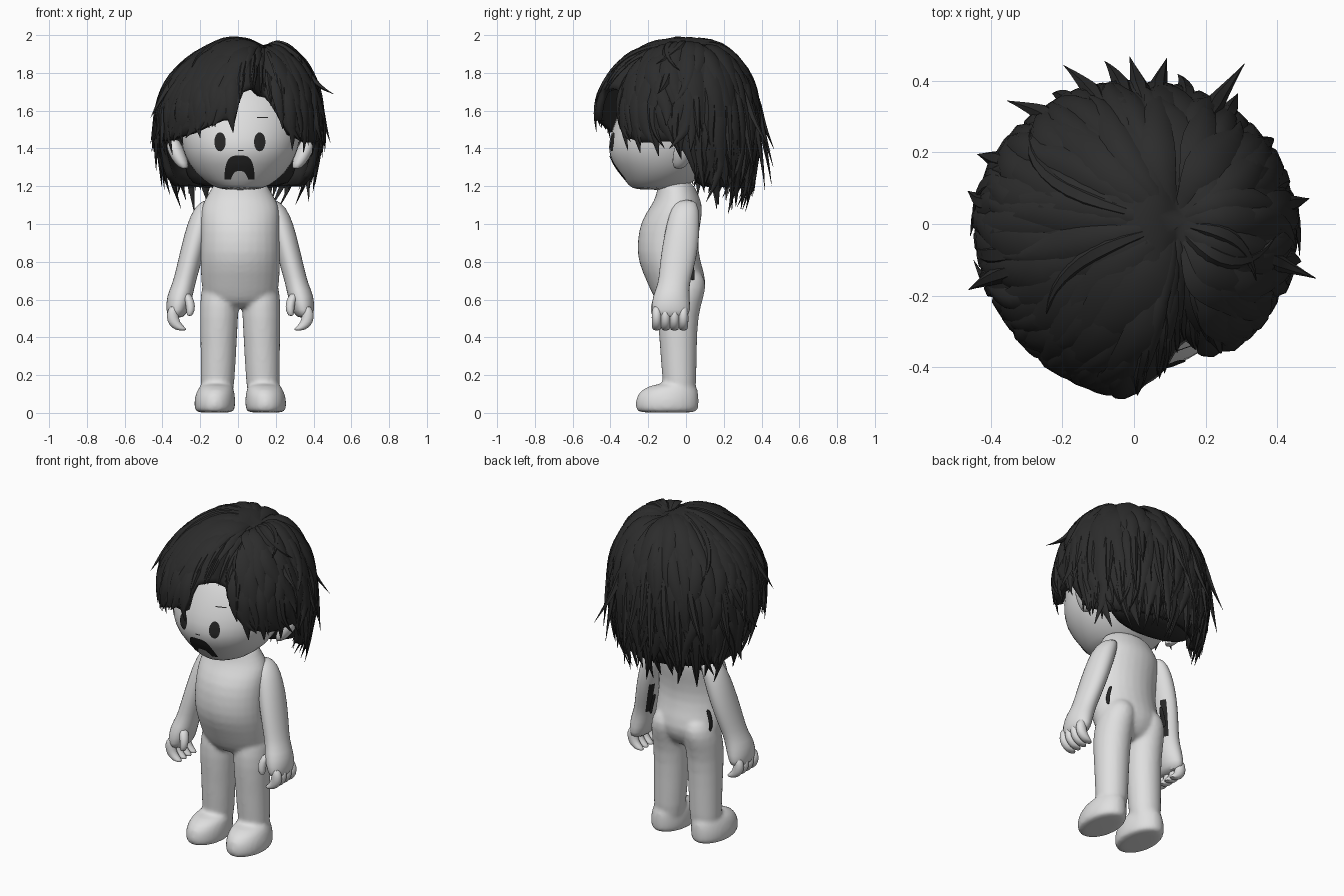
import bpy, bmesh, math, random
from mathutils import Vector
from mathutils.bvhtree import BVHTree

random.seed(4)
cube = bpy.data.objects.get("Cube")
if cube:
    bpy.data.objects.remove(cube)

MID = 0.012  # body centre line


def material(name, v):
    m = bpy.data.materials.new(name)
    m.use_nodes = True
    m.diffuse_color = (v, v, v, 1)
    m.node_tree.nodes["Principled BSDF"].inputs["Base Color"].default_value = (v, v, v, 1)
    return m


SKIN = material("pale grey skin", 0.74)
HAIR = material("charcoal hair", 0.025)
DARK = material("dark features", 0.02)


def finish(bm, name, mats, subsurf=0, angle=60):
    bmesh.ops.recalc_face_normals(bm, faces=bm.faces)
    mesh = bpy.data.meshes.new(name)
    bm.to_mesh(mesh)
    bm.free()
    ob = bpy.data.objects.new(name, mesh)
    bpy.context.collection.objects.link(ob)
    for m in mats:
        mesh.materials.append(m)
    if subsurf:
        ob.modifiers.new("smooth", 'SUBSURF').levels = subsurf
        ob.modifiers["smooth"].render_levels = subsurf
    bpy.ops.object.select_all(action='DESELECT')
    ob.select_set(True)
    bpy.context.view_layer.objects.active = ob
    bpy.ops.object.shade_smooth_by_angle(angle=math.radians(angle))
    return ob


def skin_rings(bm, rings):
    for a, b in zip(rings, rings[1:]):
        for i in range(len(a)):
            j = (i + 1) % len(a)
            bm.faces.new((a[i], a[j], b[j], b[i]))
    bm.faces.new(rings[0])
    bm.faces.new(rings[-1])


def loft(name, rows, side=1, sides=14, mats=(SKIN,), rule=None):
    """Stack of ovals: height, centre x, centre y, half width, half depth."""
    bm = bmesh.new()
    rings = []
    for z, cx, cy, rx, ry in rows:
        ring = []
        for i in range(sides):
            a = math.tau * i / sides
            ring.append(bm.verts.new((MID + side * (cx + rx * math.cos(a)), cy + ry * math.sin(a), z)))
        rings.append(ring)
    skin_rings(bm, rings)
    bmesh.ops.recalc_face_normals(bm, faces=bm.faces)
    if rule:
        for f in bm.faces:
            f.material_index = int(rule(f))
    return finish(bm, name, mats, 1)


# Torso and head
body = [loft("body", [(0.55, 0, -.05, .12, .08), (0.61, 0, -.045, .2, .13), (0.69, 0, -.045, .215, .165),
                      (0.8, 0, -.09, .218, .17), (0.9, 0, -.1, .215, .165), (1.02, 0, -.08, .215, .165),
                      (1.1, 0, -.045, .215, .14), (1.16, 0, -.045, .17, .11), (1.24, 0, -.06, .14, .095)])]
head = loft("head", [(1.18, 0, -.15, .09, .12), (1.2, 0, -.15, .155, .155), (1.27, 0, -.125, .245, .23),
                     (1.36, 0, -.12, .3, .297), (1.45, 0, -.11, .325, .303), (1.56, 0, -.09, .33, .285),
                     (1.67, 0, -.06, .31, .262), (1.76, 0, -.03, .25, .22), (1.83, 0, -.02, .12, .12)], sides=20)

# Limbs, ears, hands and feet
for side, label in ((1, "left"), (-1, "right")):
    body.append(loft(label + "_leg", [
        (0.06, .125, -.03, .085, .08), (0.15, .12, -.035, .092, .093), (0.35, .115, -.04, .098, .1),
        (0.52, .112, -.045, .105, .112), (0.62, .11, -.025, .105, .125), (0.7, .1, -.005, .098, .12),
        (0.77, .1, -.015, .06, .08)], side))
    body.append(loft(label + "_foot", [
        (0, .135, -.1, .095, .15), (0.012, .135, -.1, .11, .172), (0.07, .135, -.1, .114, .174),
        (0.125, .13, -.09, .1, .158), (0.16, .125, -.05, .08, .1)], side))
    loft(label + "_arm", [(1.13, .16, 0, .03, .045), (1.09, .185, -.005, .06, .075), (1.0, .215, -.015, .069, .09),
                          (0.88, .248, -.03, .066, .1), (0.76, .278, -.05, .064, .093), (0.68, .3, -.065, .062, .085),
                          (0.62, .32, -.08, .072, .1), (0.54, .335, -.08, .06, .108), (0.5, .34, -.08, .04, .09)],
         side, mats=(SKIN, DARK),
         rule=lambda f: -.9 < f.normal.x * side < -.6 and f.normal.y > 0 and .66 < f.calc_center_median().z < .86)
    loft(label + "_hip_strip", [(0.7, .2, .035, .004, .012), (0.73, .203, .03, .004, .018),
                                (0.78, .193, .025, .008, .018), (0.83, .178, .03, .01, .012)], side, 8, (DARK,))
    for k in range(4):
        y = -.155 + .047 * k
        loft(f"{label}_finger_{k + 1}", [(0.57, .35, y, .02, .02), (0.53, .36, y, .035, .03), (0.48, .355, y, .035, .029),
                                         (0.45, .325, y, .04, .027), (0.435, .305, y, .028, .02)], side, 8)
    loft(label + "_thumb", [(0.64, .29, -.13, .025, .03), (0.59, .265, -.155, .028, .03),
                            (0.54, .262, -.165, .025, .026), (0.51, .27, -.165, .014, .015)], side, 8)
    loft(label + "_ear", [(1.29, .295, -.04, .02, .025), (1.32, .31, -.03, .04, .045), (1.37, .335, -.015, .048, .058),
                          (1.42, .352, -.005, .045, .055), (1.45, .35, 0, .025, .035)], side, 10)

# Blend torso, legs and feet into one skin
bpy.ops.object.select_all(action='DESELECT')
for ob in body:
    ob.select_set(True)
bpy.context.view_layer.objects.active = body[0]
bpy.ops.object.join()
blend = body[0].modifiers.new("blend", 'REMESH')
blend.mode = 'VOXEL'
blend.voxel_size = .012
blend.use_smooth_shade = True
soften = body[0].modifiers.new("soften", 'SMOOTH')
soften.iterations = 5

# Painted face plates, draped over the head
bpy.context.view_layer.update()
surface = BVHTree.FromObject(head, bpy.context.evaluated_depsgraph_get())


def face_plate(name, cx, half, top, bottom, cols=20, rows=8):
    bm = bmesh.new()
    grid = []
    for i in range(cols + 1):
        u = -math.cos(math.pi * i / cols) * .995
        col = []
        for j in range(rows + 1):
            z = bottom(u) + (top(u) - bottom(u)) * j / rows
            hit = surface.ray_cast(Vector((cx + half * u, -2, z)), Vector((0, 1, 0)))[0]
            col.append(bm.verts.new((cx + half * u, hit.y - .005, z)))
        grid.append(col)
    for a, b in zip(grid, grid[1:]):
        for j in range(rows):
            bm.faces.new((a[j], b[j], b[j + 1], a[j + 1]))
    ob = finish(bm, name, (DARK,))
    for p in ob.data.polygons:
        if p.normal.y > 0:
            p.flip()


def arch(u):
    return math.sqrt(max(0, 1 - u * u))


for name, x in (("left_eye", .115), ("right_eye", -.095)):
    face_plate(name, x, .03, lambda u: 1.435 + .05 * arch(u), lambda u: 1.435 - .05 * arch(u))
face_plate("mouth", .008, .08, lambda u: 1.24 + .122 * (1 - u ** 4) ** .5,
           lambda u: 1.235 + .045 * max(0, 1 - (u / .55) ** 4))
face_plate("nose", .015, .014, lambda u: 1.392, lambda u: 1.386)
face_plate("left_brow", .13, .03, lambda u: 1.567, lambda u: 1.562)

# Hair surface: angle runs round from the front, w from crown (0) to hem (1)
HEM = [(-180, 1.19), (-115, 1.2), (-98, 1.25), (-84, 1.44), (-60, 1.44), (-35, 1.48), (-22, 1.52), (-12, 1.55),
       (-3, 1.55), (2, 1.7), (14, 1.73), (24, 1.69), (31, 1.58), (42, 1.47), (60, 1.43), (84, 1.44), (98, 1.25),
       (115, 1.2), (180, 1.19)]
ZC, RZ = 1.55, 0.425


def hem(deg):
    deg = (deg + 180) % 360 - 180
    for (a, za), (b, zb) in zip(HEM, HEM[1:]):
        if a <= deg <= b:
            return za + (zb - za) * (deg - a) / (b - a)


def hair_point(deg, w, lift=0.0, zh=None):
    zh = hem(deg) if zh is None else zh
    d = (deg + 180) % 360 - 180
    end = math.acos((zh - ZC) / RZ) if zh > ZC else math.pi / 2 + (ZC - zh) / RZ
    phi = w * end
    a = math.radians(d)
    groove = math.exp(-((d - 22) / 8) ** 2)
    r = (1 - .12 * groove - (.09 if d > 22 else .07) * math.exp(-((d - 24) / 22) ** 2)
         + .04 * math.exp(-(d / 12) ** 2))
    high = max(0, math.cos(phi))
    if phi < math.pi / 2:
        k, z = math.sin(phi) ** (.86 + .12 * max(0, math.cos(a))), ZC + RZ * high
    else:
        z = ZC - (phi - math.pi / 2) * RZ
        k = 1 - 1.2 * (ZC - z) ** 2
    depth = .475 if abs(d) < 90 else .385
    shift = .11 * (1 - k) if phi < math.pi / 2 else 0
    p = Vector((.005 + .435 * math.sin(a) * r * k + shift, -depth * math.cos(a) * r * k, z))
    # two humps either side of the parting
    p.z += high * (.022 * math.exp(-((p.x + .04) / .13) ** 2) - .04 * math.exp(-((p.x - .13) / .045) ** 2))
    return p + (p - Vector((0, 0, 1.5))).normalized() * lift


bm = bmesh.new()
rings = [[bm.verts.new(hair_point(i * 3 - 180, max(.03, j / 16))) for i in range(120)] for j in range(17)]
skin_rings(bm, rings)
bm.faces.ensure_lookup_table()
bmesh.ops.delete(bm, geom=[bm.faces[-1]], context='FACES_ONLY')
cap = finish(bm, "hair_cap", (HAIR,))
thick = cap.modifiers.new("thickness", 'SOLIDIFY')
thick.thickness = .04
thick.offset = -1
loft("nape_hair", [(1.19, 0, .16, .24, .09), (1.24, 0, .17, .29, .14), (1.4, 0, .15, .33, .18), (1.6, 0, .1, .3, .2)],
     mats=(HAIR,))

# Pointed, gently waving locks laid over the cap
bm = bmesh.new()


def lock(deg, sweep, w0, w1, width, thick, flare=0.0, wave=0.0, steps=10):
    zh = hem(deg + sweep)
    path = []
    for i in range(steps + 1):
        t = i / steps
        turn = sweep * t * t + wave * math.sin(math.tau * t)
        path.append(hair_point(deg + turn, w0 + (w1 - w0) * t, -.012 * (1 - t) ** 4 + .002 + flare * t ** 3, zh))
    rings = []
    for i, p in enumerate(path):
        t = i / steps
        along = (path[min(i + 1, steps)] - path[max(i - 1, 0)]).normalized()
        out = (p - Vector((0, 0, 1.5))).normalized()
        across = along.cross(out).normalized()
        out = across.cross(along).normalized()
        s = max(.03, min(1, .3 + 2 * t) * (1 - t ** 2.2))
        rings.append([bm.verts.new(p + across * width * s * c + out * thick * s * o)
                      for c, o in ((-1, -.3), (-.45, .75), (.45, .75), (1, -.3), (0, -1))])
    skin_rings(bm, rings)


# Layers: count, start, end, width, thickness, flare
for count, w0, w1, width, thick, flare in ((24, .05, .6, .065, .02, .008), (36, .24, .78, .062, .022, .015),
                                           (44, .45, .95, .055, .023, .025), (56, .64, 1.04, .046, .024, .035)):
    for n in range(count):
        deg = 360 * (n + random.uniform(-.4, .4)) / count - 180
        parting = -6 < deg < 36
        front = parting or abs(deg) < 60
        sweep = 0 if parting else random.uniform(0, 14) * (1 if deg > 22 else -1)
        if abs(deg) > 85:
            sweep = random.uniform(-16, 16)
        tip = w1 + random.uniform(-.07, .07)
        lock(deg, sweep, max(.03, w0 + random.uniform(-.05, .05)), min(tip, 1.02) if front else tip,
             width * random.uniform(.75, 1.2) * (.45 if parting else 1), thick * (.6 if front else 1),
             .003 if front else flare * random.uniform(.1, 1.4), 0 if parting else random.uniform(-3, 3))

# Loose flicked tips at the sides and back
for deg, w1, flare in ((-98, .8, .05), (-72, .85, .06), (-118, .85, .08), (-145, .8, .1), (-165, .85, .12),
                       (172, .85, .11), (150, .78, .15), (143, .9, .1), (125, .9, .07), (98, .8, .06),
                       (76, .72, .1), (-176, .92, .13), (160, .95, .11), (-155, .96, .1), (178, .78, .09)):
    lock(deg, random.uniform(-8, 8), .45, w1, .032, .022, flare)
# Fringe ends and sideburns
for deg, w1 in ((-75, 1.1), (-62, 1.1), (-48, 1.06), (-32, 1.06), (-20, 1.03), (-7, 1.1), (33, 1.04), (42, 1.1),
                (54, 1.08), (68, 1.1)):
    lock(deg, 3, .6, w1, .05, .02, -.01)
# Ragged nape ends
for n in range(24):
    lock(98 + 164 * n / 23, random.uniform(-10, 10), .68, random.uniform(1.0, 1.12), .045, .024,
         random.uniform(-.04, .05))
# Raised strands on the crown
for deg, sweep, w1 in ((60, 25, .5), (85, -20, .45), (-70, 20, .5), (-110, -25, .5)):
    lock(deg, sweep, .05, w1, .035, .024, .015)
finish(bm, "hair_locks", (HAIR,), angle=45)
